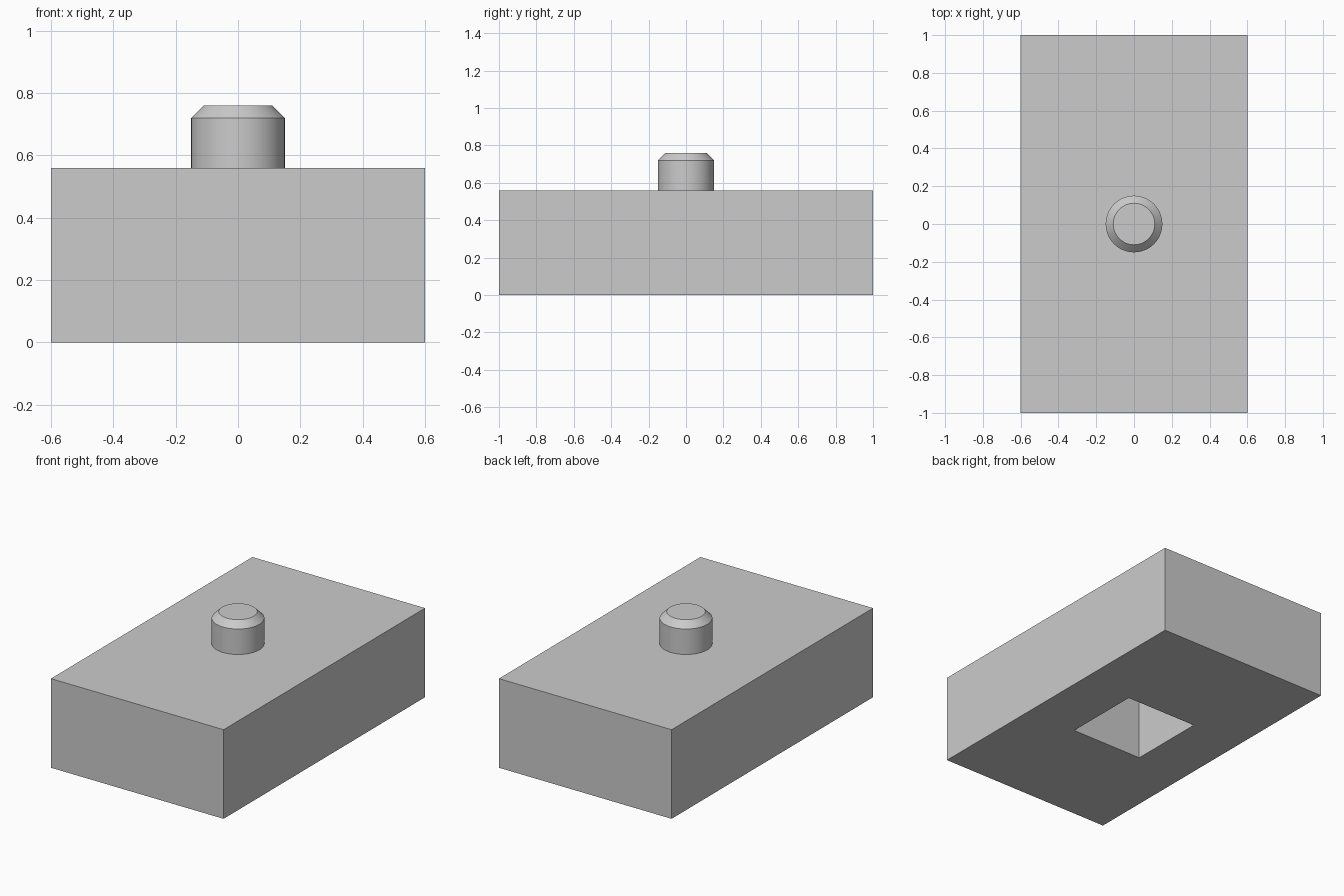
import bpy
import math

if "Cube" in bpy.data.objects:
    bpy.data.objects.remove(bpy.data.objects["Cube"], do_unlink=True)

WIDTH, LENGTH, HEIGHT = 1.2, 2.0, 0.56
SOCKET_SIDE, SOCKET_DEPTH = 0.5, 0.5
PEG_RADIUS, PEG_HEIGHT, CHAMFER = 0.15, 0.2, 0.04

grey = bpy.data.materials.new("light_grey")
grey.use_nodes = True
grey.diffuse_color = (0.6, 0.6, 0.6, 1)
grey.node_tree.nodes["Principled BSDF"].inputs["Base Color"].default_value = (0.6, 0.6, 0.6, 1)


def finish(name):
    obj = bpy.context.object
    obj.name = name
    bpy.ops.object.transform_apply(location=False, rotation=False, scale=True)
    obj.data.materials.append(grey)
    return obj


def box(name, size, z):
    bpy.ops.mesh.primitive_cube_add(size=1, location=(0, 0, z))
    bpy.context.object.scale = size
    return finish(name)


# Square socket cutter, reaching below the base
socket = box("socket_cutter", (SOCKET_SIDE, SOCKET_SIDE, SOCKET_DEPTH * 2), 0)
socket.hide_render = True
socket.hide_viewport = True

# Base block with the socket in its underside
block = box("base_block", (WIDTH, LENGTH, HEIGHT), HEIGHT / 2)
cut = block.modifiers.new("socket", "BOOLEAN")
cut.operation = "DIFFERENCE"
cut.solver = "EXACT"
cut.object = socket

# Round peg with a chamfered top rim
bpy.ops.mesh.primitive_cylinder_add(
    vertices=64, radius=PEG_RADIUS, depth=PEG_HEIGHT,
    location=(0, 0, HEIGHT + PEG_HEIGHT / 2))
peg = finish("top_peg")
top_rim = peg.vertex_groups.new(name="top_rim")
top_rim.add([v.index for v in peg.data.vertices if v.co.z > 0], 1, "REPLACE")
bevel = peg.modifiers.new("chamfer", "BEVEL")
bevel.limit_method = "VGROUP"
bevel.vertex_group = "top_rim"
bevel.width = CHAMFER
bevel.segments = 1
# Only the rim edges lie wholly in the group, so the sides stay round
bpy.ops.object.modifier_apply(modifier=bevel.name)
bpy.ops.object.shade_smooth_by_angle(angle=math.radians(30))
